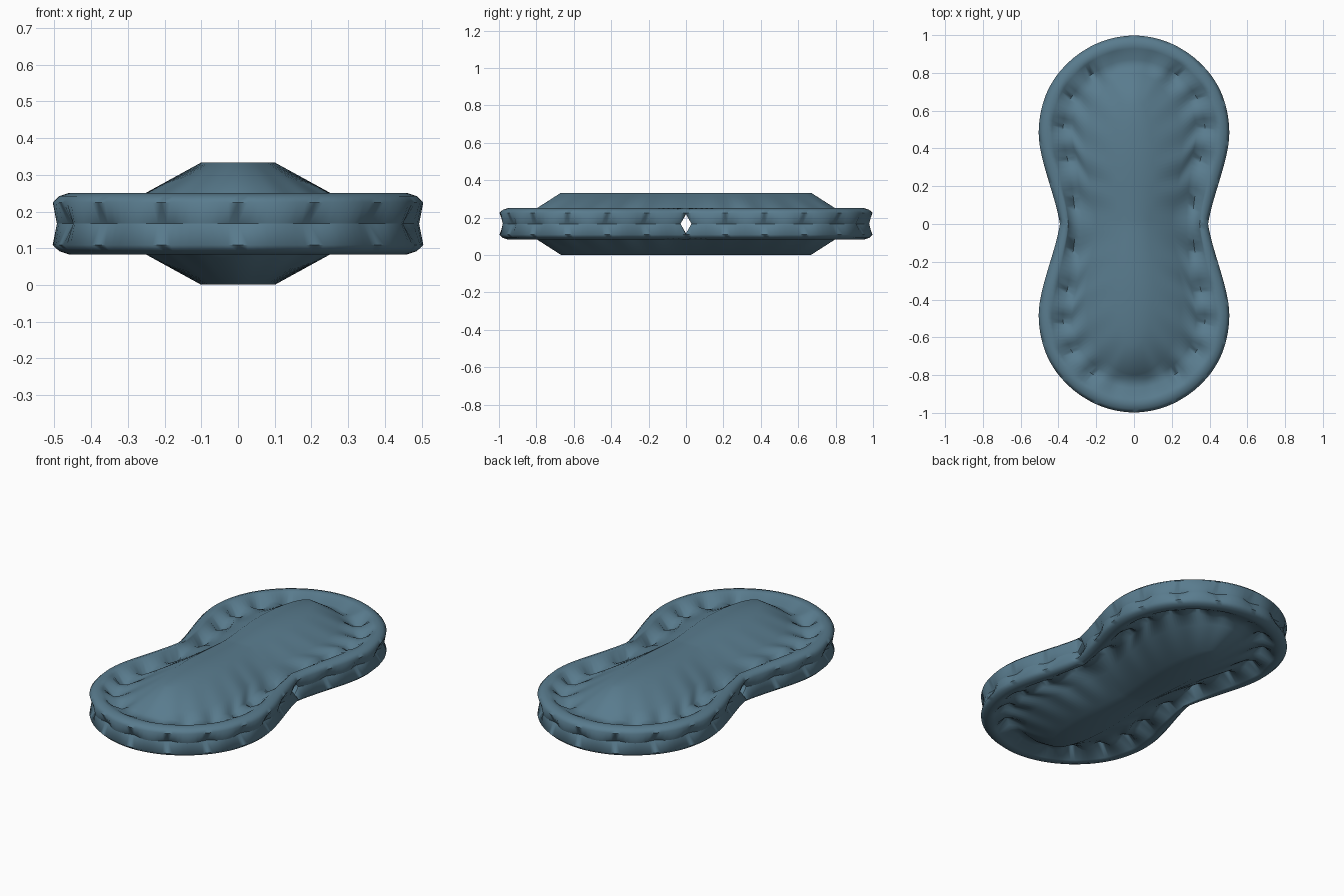
import bpy, bmesh, math
from mathutils import Vector

if "Cube" in bpy.data.objects:
    bpy.data.objects.remove(bpy.data.objects["Cube"])

MID = 0.167      # height of the seam between both shells
PERIODS = 6      # scallops per quarter of the outline
STEPS = 8        # points per scallop
Q = PERIODS * STEPS
N = 4 * Q

# Quarter of the peanut outline, from waist to tip
QUARTER = [(.392, 0), (.40, .05), (.425, .14), (.462, .26), (.495, .38), (.508, .48),
           (.497, .59), (.464, .70), (.403, .80), (.313, .89), (.203, .957), (.10, .99), (0, 1.001)]


def resample(pts, n):
    pts = [Vector(p) for p in pts]
    acc = [0.0]
    for a, b in zip(pts, pts[1:]):
        acc.append(acc[-1] + (b - a).length)
    out, k = [], 0
    for i in range(n + 1):
        s = acc[-1] * i / n
        while k < len(pts) - 2 and acc[k + 1] < s:
            k += 1
        out.append(pts[k].lerp(pts[k + 1], (s - acc[k]) / (acc[k + 1] - acc[k])))
    return out


q = resample(QUARTER, Q)
outline = (q[:-1] + [Vector((-p.x, p.y)) for p in q[:0:-1]]
           + [Vector((-p.x, -p.y)) for p in q[:-1]] + [Vector((p.x, -p.y)) for p in q[:0:-1]])
for _ in range(4):  # round the corners, keep the waist crease
    outline = [p if i % (2 * Q) == 0 else
               p * 0.5 + (outline[i - 1] + outline[(i + 1) % N]) * 0.25
               for i, p in enumerate(outline)]
normals = []
for i in range(N):
    t = outline[(i + 3) % N] - outline[i - 3]
    normals.append(Vector((t.y, -t.x)).normalized())


def ring(bm, offset, height):
    """Outline moved inward by offset(i) at height(i)."""
    vs = []
    for i, (p, n) in enumerate(zip(outline, normals)):
        c = p - n * offset(i)
        vs.append(bm.verts.new((c.x, c.y, height(i))))
    return vs


def scaled_ring(bm, sx, sy, z):
    return [bm.verts.new((p.x * sx, p.y * sy, z)) for p in outline]


def wave(i):
    """1 at an outer dent, 0 at a dent in the groove."""
    return 0.5 + 0.5 * math.cos(2 * math.pi * i / STEPS)


def fade(i):
    """Groove dents die out toward the two tips."""
    return max(0, min(1, (1.0 - abs(outline[i].y)) / 0.07))


def waist(i):
    """The rim band is narrower at the waist."""
    return 0.65 + 0.35 * min(1, abs(outline[i].y) / 0.3)


def seam_height(i):
    # small open notch at each side of the waist
    return 0.218 if i % (2 * Q) == 0 else MID


mat = bpy.data.materials.new("blue_shell")
mat.diffuse_color = (0.10, 0.20, 0.27, 1)
mat.use_nodes = True
mat.node_tree.nodes["Principled BSDF"].inputs["Base Color"].default_value = mat.diffuse_color


def shell(name, flip):
    bm = bmesh.new()
    rings = [
        ring(bm, lambda i: 0.01 + 0.025 * wave(i) ** 1.5, seam_height),
        ring(bm, lambda i: 0.0, lambda i: 0.225),
        ring(bm, lambda i: 0.018, lambda i: 0.242),
        ring(bm, lambda i: 0.045, lambda i: 0.251),
        ring(bm, lambda i: 0.07 * waist(i), lambda i: 0.246),
        # groove with scalloped dents
        ring(bm, lambda i: 0.128 * waist(i),
             lambda i: 0.222 - 0.05 * fade(i) * (1 - wave(i)) ** 1.5),
        ring(bm, lambda i: 0.175 * waist(i),
             lambda i: 0.226 - 0.018 * fade(i) * (1 - wave(i))),
        # slope and raised flat ridge in the middle
        scaled_ring(bm, 0.5, 0.8, 0.25),
        scaled_ring(bm, 0.2, 0.67, 0.333),
    ]
    for a, b in zip(rings, rings[1:]):
        for i in range(N):
            j = (i + 1) % N
            bm.faces.new((a[i], a[j], b[j], b[i]))
    # ridge top as strips across, so the concave shape shades cleanly
    top = rings[-1]
    for k in range(-Q, Q):
        quad = [top[k], top[k + 1], top[(2 * Q - k - 1) % N], top[(2 * Q - k) % N]]
        quad = list(dict.fromkeys(quad))
        if len(quad) > 2:
            bm.faces.new(quad)
    if flip:
        for v in bm.verts:
            v.co.z = 2 * MID - v.co.z
        bmesh.ops.reverse_faces(bm, faces=bm.faces[:])
    me = bpy.data.meshes.new(name)
    bm.to_mesh(me)
    bm.free()
    me.materials.append(mat)
    ob = bpy.data.objects.new(name, me)
    bpy.context.collection.objects.link(ob)
    bpy.ops.object.select_all(action='DESELECT')
    ob.select_set(True)
    bpy.context.view_layer.objects.active = ob
    bpy.ops.object.shade_smooth_by_angle(angle=math.radians(75))


shell("upper_shell", False)
shell("lower_shell", True)
